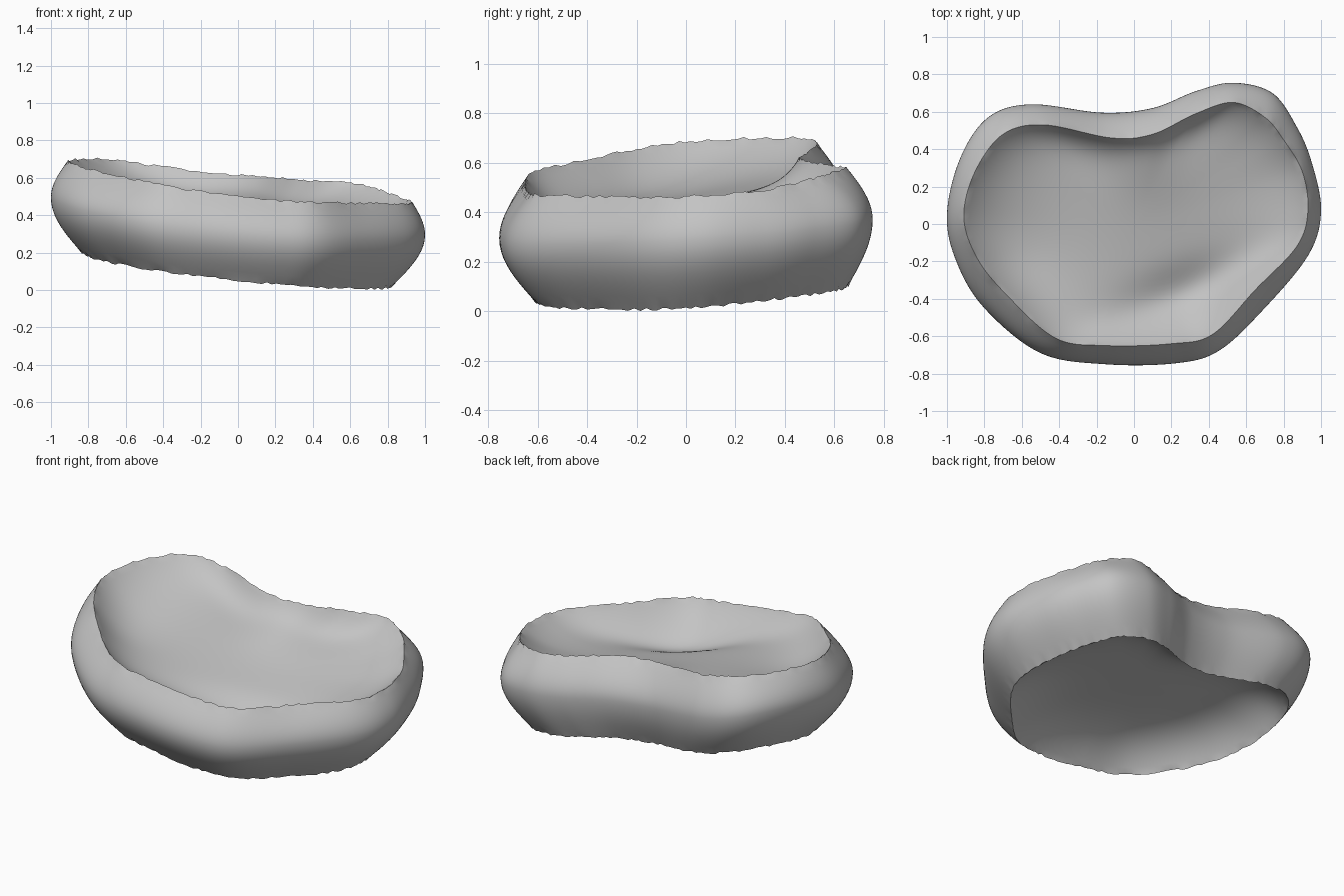
import bpy, bmesh, math, random
from mathutils import Vector

random.seed(4)
cube = bpy.data.objects.get("Cube")
if cube:
    bpy.data.objects.remove(cube, do_unlink=True)

# Stations around the body: widest outline x, y, then upper rim x, y, z
STATIONS = [
    (1.0, .07, .93, .07, .47), (.95, .33, .9, .28, .485), (.87, .52, .8, .45, .52),
    (.74, .7, .7, .57, .555), (.53, .755, .53, .65, .58), (.33, .71, .33, .59, .59),
    (.1, .62, .1, .48, .61), (-.17, .595, -.12, .46, .625), (-.55, .64, -.48, .53, .67),
    (-.78, .57, -.7, .48, .7), (-.93, .35, -.85, .28, .7), (-1, .05, -.91, .04, .69),
    (-.95, -.2, -.84, -.18, .66), (-.8, -.45, -.68, -.38, .62), (-.5, -.69, -.42, -.61, .565),
    (-.15, -.75, -.15, -.65, .52), (.22, -.745, .2, -.64, .48), (.45, -.68, .42, -.59, .47),
    (.68, -.47, .65, -.35, .465), (.93, -.17, .87, -.12, .46)]
STEPS = 10
WALL = 10
DISH = 26


def spline(rows, steps):
    """Closed Catmull-Rom curve through rows of any width."""
    result, n = [], len(rows)
    for i in range(n):
        a, b, c, d = (rows[(i + k) % n] for k in (-1, 0, 1, 2))
        for j in range(steps):
            t = j / steps
            result.append([q + .5 * t * (r - p + t * (2*p - 5*q + 4*r - s + t * (3*(q - r) + s - p)))
                           for p, q, r, s in zip(a, b, c, d)])
    return result


def blob(x, y, cx, cy, radius):
    return math.exp(-((x - cx) ** 2 + (y - cy) ** 2) / radius ** 2)


def upper_plane(x, y):
    return .565 - .12 * x + .1 * y


def lower_plane(x, y):
    return max(.004, .1 - .107 * x + .08 * y)


def upper_hollow(x, y):
    """Extra depth: low front and right areas, a shallow back, a slanting valley."""
    dx, dy = x - .3, y + .36
    along, across = .93 * dx + .37 * dy, .93 * dy - .37 * dx
    valley = math.exp(-(along / .4) ** 2 - (across / .14) ** 2)
    return (.05 * blob(x, y, .4, -.25, .5) + .045 * blob(x, y, -.65, -.15, .35)
            - .03 * blob(x, y, .05, .35, .2) + .065 * valley)


def lower_hollow(x, y):
    """The underside is hollowed more towards the right."""
    return .06 * x


def dish(rim, plane, depth, power, hollow):
    """Rings shrinking from the rim to a recessed centre."""
    rings = []
    for k in range(1, DISH):
        s = 1 - (k / DISH) ** 1.3
        ring = []
        for p in rim:
            x, y = p.x * s, p.y * s
            z = plane(x, y) + (p.z - plane(p.x, p.y)) * s ** 3
            z -= depth * (1 - s ** power) + hollow(x, y) * (1 - s ** 6)
            ring.append(Vector((x, y, z)))
        rings.append(ring)
    return rings


# Rims and widest outline; the lower rim flares at the back right lobe
upper, middle, lower = [], [], []
for ox, oy, rx, ry, rz in spline(STATIONS, STEPS):
    flare = blob(ox, oy, -.9, .4, .32)
    bx = ox * (.82 + .07 * flare)
    by = oy * (.87 if oy > 0 else .81)
    bz = lower_plane(bx, by) + .04 * flare
    middle.append(Vector((ox, oy, (rz + bz) / 2 + .02 + .03 * ox * ox)))
    upper.append(Vector((rx, ry, rz)))
    lower.append(Vector((bx, by, bz)))

# Bulging side wall, upper half then lower half
wall = []
for k in range(WALL):
    t = k / WALL
    f = math.sin(t * math.pi / 2)
    wall.append([Vector((*u.lerp(m, f).xy, u.lerp(m, t).z)) for u, m in zip(upper, middle)])
for k in range(WALL + 1):
    t = k / WALL
    f = 1 - math.cos(t * math.pi / 2)
    wall.append([Vector((*m.lerp(b, f).xy, m.lerp(b, t).z)) for m, b in zip(middle, lower)])

# Slightly ragged rims
for ring in (wall[0], wall[-1]):
    for p in ring:
        p.z = max(0, p.z + random.uniform(-.006, .006))

# Hollow upper and lower surfaces
top = dish(upper, upper_plane, .125, 6.5, upper_hollow)
base = dish(lower, lower_plane, -.18, 4.5, lower_hollow)
rings = top[::-1] + wall + base

bm = bmesh.new()
loops = [[bm.verts.new(p) for p in ring] for ring in rings]
count = len(upper)
for a, b in zip(loops, loops[1:]):
    for i in range(count):
        j = (i + 1) % count
        bm.faces.new((a[i], b[i], b[j], a[j]))
for ring in (loops[0], loops[-1]):
    hub = bm.verts.new(sum((v.co for v in ring), Vector()) / count)
    for i in range(count):
        bm.faces.new((ring[i], ring[(i + 1) % count], hub))
bmesh.ops.recalc_face_normals(bm, faces=bm.faces)
mesh = bpy.data.meshes.new("dished_disc")
bm.to_mesh(mesh)
bm.free()

disc = bpy.data.objects.new("dished_disc", mesh)
bpy.context.collection.objects.link(disc)

# Plain grey
grey = bpy.data.materials.new("plain_grey")
grey.use_nodes = True
colour = (.55, .55, .55, 1)
grey.diffuse_color = colour
grey.node_tree.nodes["Principled BSDF"].inputs["Base Color"].default_value = colour
mesh.materials.append(grey)

bpy.ops.object.select_all(action="DESELECT")
disc.select_set(True)
bpy.context.view_layer.objects.active = disc
bpy.ops.object.shade_smooth_by_angle(angle=math.radians(50))
